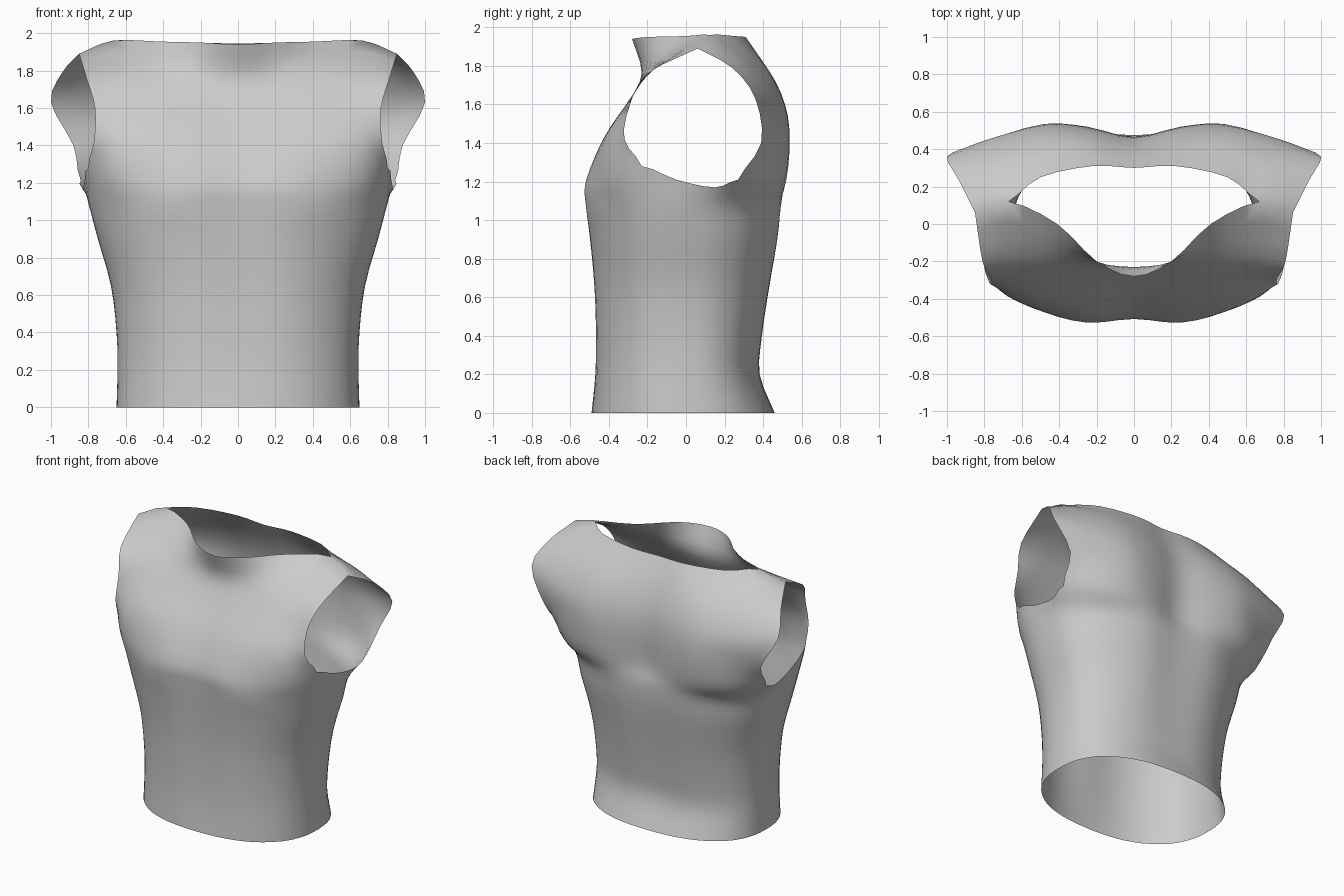
import bpy
import bmesh
from math import sin, cos, radians, exp
from mathutils import Vector

cube = bpy.data.objects.get("Cube")
if cube:
    bpy.data.objects.remove(cube, do_unlink=True)

STEPS = 3  # subdivisions between neighbouring control points


def points(*coords):
    return [Vector(c) for c in coords]


def phantom(end, inner):
    """Point beyond the end of a curve: reflected on the centre line, else extrapolated."""
    if end.x == 0 and inner.x != 0:
        return Vector((-inner.x, inner.y, inner.z))
    return 2 * end - inner


def refine(ctrl):
    """Smooth curve passing through all control points."""
    p = [phantom(ctrl[0], ctrl[1])] + ctrl + [phantom(ctrl[-1], ctrl[-2])]
    curve = []
    for a, b, c, d in zip(p, p[1:], p[2:], p[3:]):
        for i in range(STEPS):
            t = i / STEPS
            curve.append(b + t / 2 * (c - a + t * (2*a - 5*b + 4*c - d + t * (3*(b - c) + d - a))))
    return curve + [ctrl[-1].copy()]


def waist_ring(z, half_width, front, back, groove):
    """Half ring from the front centre round the side to the back centre."""
    ring = []
    for angle in (0, 17, 36, 56, 72, 86, 102, 118, 132, 148, 164, 180):
        s, c = sin(radians(angle)), cos(radians(angle))
        x = half_width * max(s, 0) ** 0.85 if 0 < angle < 180 else 0
        depth = -front if c > 0 else back
        y = depth * abs(c) ** 0.85 * (1 - groove * exp(-(x / 0.15) ** 2))
        ring.append(Vector((x, y, z)))
    return ring


# Waist and ribs
rings = [waist_ring(*r) for r in (
    (0, .65, .49, .46, 0),
    (.2, .645, .48, .39, .02),
    (.4, .65, .48, .405, .03),
    (.65, .68, .49, .445, .04),
    (.9, .75, .515, .49, .05),
    (1.07, .795, .54, .51, .07))]

# Chest rows, centre to armhole
chest = [
    points((0, -.5, 1.2), (.24, -.52, 1.2), (.48, -.47, 1.2), (.68, -.38, 1.23), (.8, -.23, 1.28)),
    points((0, -.41, 1.42), (.25, -.43, 1.42), (.5, -.42, 1.42), (.66, -.38, 1.42), (.77, -.32, 1.42)),
    points((0, -.3, 1.6), (.25, -.31, 1.6), (.48, -.31, 1.6), (.64, -.3, 1.6), (.765, -.29, 1.6)),
    points((0, -.23, 1.76), (.22, -.21, 1.77), (.45, -.18, 1.78), (.66, -.17, 1.78), (.81, -.2, 1.76)),
    points((0, -.28, 1.94), (.2, -.2, 1.95), (.41, 0, 1.955), (.67, .12, 1.96), (.85, .06, 1.89))]

# Back rows, armhole to centre
back = [
    points((.84, .27, 1.21), (.7, .42, 1.2), (.48, .51, 1.2), (.25, .51, 1.2), (0, .45, 1.2)),
    points((.88, .39, 1.4), (.72, .46, 1.42), (.48, .535, 1.42), (.25, .52, 1.42), (0, .465, 1.42)),
    points((1, .36, 1.63), (.78, .44, 1.61), (.5, .51, 1.6), (.25, .5, 1.6), (0, .45, 1.6)),
    points((.94, .24, 1.79), (.72, .32, 1.82), (.48, .42, 1.78), (.25, .43, 1.77), (0, .39, 1.78)),
    points((.85, .06, 1.89), (.67, .12, 1.96), (.5, .25, 1.955), (.22, .31, 1.95), (0, .3, 1.945))]

# Underarm joins the chest and back into one more full ring
underarm = points((.82, -.05, 1.21), (.83, .15, 1.17))
rings.append(chest[0] + underarm + back[0])

ring_rows = [refine(r) for r in rings]
chest_rows = [refine(r) for r in chest[1:]]
back_rows = [refine(r) for r in back[1:]]

# Both panels share the shoulder seam
for i in range(STEPS + 1):
    back_rows[-1][i] = chest_rows[-1][-1 - i].copy()

# Vertical columns; underarm columns stop at the armhole
count, panel = len(ring_rows[0]), len(chest_rows[0])
bm = bmesh.new()
columns = []
for j in range(count):
    column = [row[j] for row in ring_rows]
    if j < panel:
        column += [row[j] for row in chest_rows]
    elif j >= count - panel:
        column += [row[j - count + panel] for row in back_rows]
    columns.append([bm.verts.new(p) for p in refine(column)])

for left, right in zip(columns, columns[1:]):
    for k in range(min(len(left), len(right)) - 1):
        bm.faces.new((left[k], right[k], right[k + 1], left[k + 1]))
bmesh.ops.remove_doubles(bm, verts=bm.verts, dist=0.0005)

mesh = bpy.data.meshes.new("torso_shell")
bm.to_mesh(mesh)
bm.free()
torso = bpy.data.objects.new("torso_shell", mesh)
bpy.context.collection.objects.link(torso)

# Other half of the body
mirror = torso.modifiers.new("mirror", 'MIRROR')
mirror.use_clip = True
mirror.merge_threshold = 0.001

# Plain grey surface
grey = bpy.data.materials.new("light_grey")
grey.use_nodes = True
colour = (0.6, 0.6, 0.6, 1)
grey.diffuse_color = colour
grey.node_tree.nodes["Principled BSDF"].inputs["Base Color"].default_value = colour
mesh.materials.append(grey)

bpy.context.view_layer.objects.active = torso
torso.select_set(True)
bpy.ops.object.shade_smooth()
